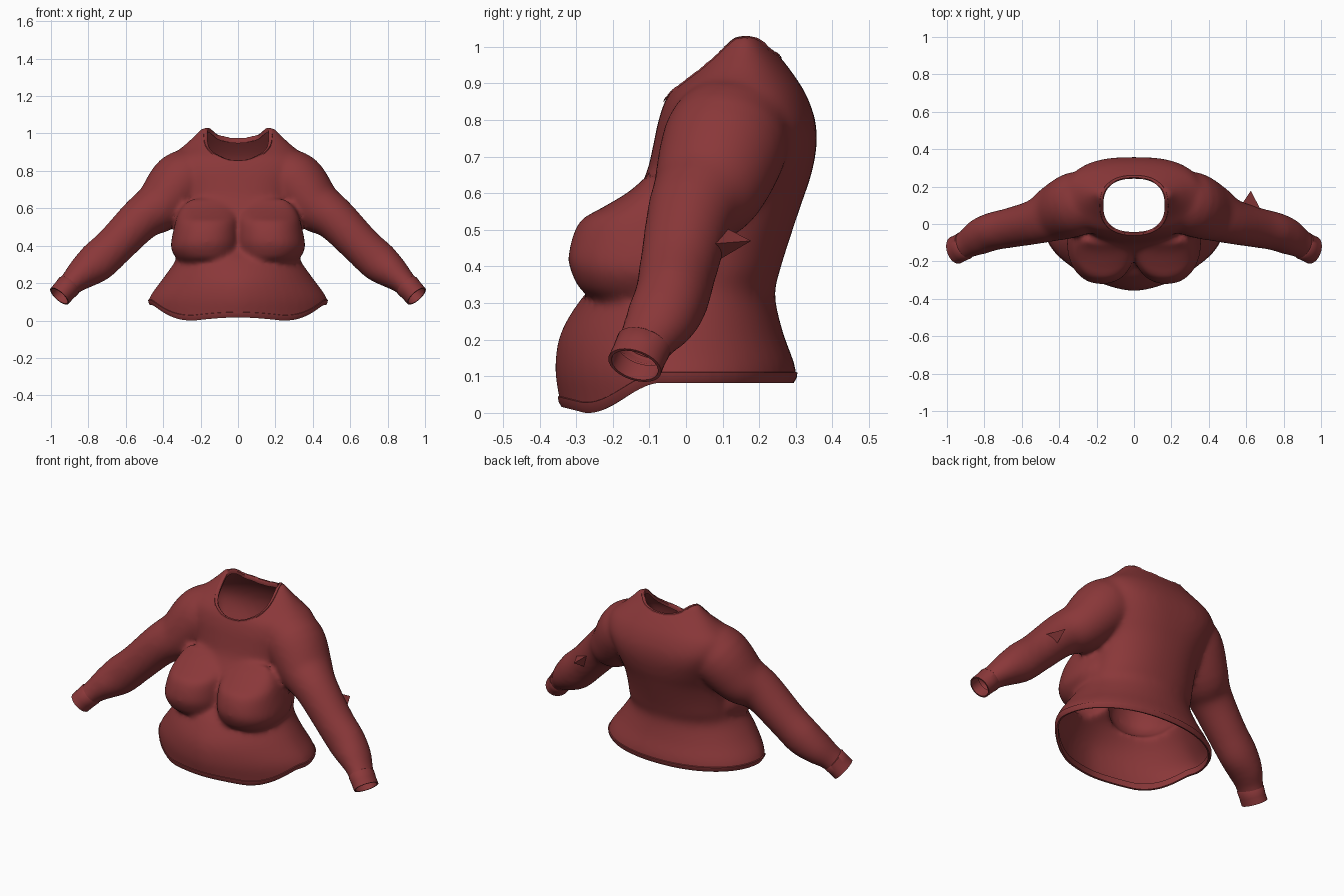
import bpy, bmesh, math
from mathutils import Vector

old = bpy.data.objects.get("Cube")
if old:
    bpy.data.objects.remove(old, do_unlink=True)

# One knitted fabric colour
fabric = bpy.data.materials.new("dark red fabric")
fabric.use_nodes = True
COLOUR = (0.255, 0.039, 0.041, 1)
fabric.diffuse_color = COLOUR
bsdf = fabric.node_tree.nodes["Principled BSDF"]
bsdf.inputs["Base Color"].default_value = COLOUR
bsdf.inputs["Roughness"].default_value = 0.8


def finish(name, bm):
    mesh = bpy.data.meshes.new(name)
    bm.to_mesh(mesh)
    bm.free()
    mesh.materials.append(fabric)
    ob = bpy.data.objects.new(name, mesh)
    bpy.context.collection.objects.link(ob)
    bpy.ops.object.select_all(action="DESELECT")
    ob.select_set(True)
    bpy.context.view_layer.objects.active = ob
    bpy.ops.object.shade_smooth_by_angle(angle=math.radians(50))
    return ob


def resample(rows, steps=4):
    # Smooth in-between rows
    out = []
    for i in range(len(rows) - 1):
        a, b, c, d = (rows[max(0, min(len(rows) - 1, i + k))] for k in (-1, 0, 1, 2))
        for s in range(steps):
            t = s / steps
            out.append([0.5 * (2 * q + (r - p) * t + (2 * p - 5 * q + 4 * r - w) * t * t
                               + (3 * q - p - 3 * r + w) * t ** 3)
                        for p, q, r, w in zip(a, b, c, d)])
    return out + [list(rows[-1])]


def loft(bm, rings, capped=True):
    loops = [[bm.verts.new(p) for p in ring] for ring in rings]
    n = len(loops[0])
    for a, b in zip(loops, loops[1:]):
        for i in range(n):
            bm.faces.new((a[i], a[(i + 1) % n], b[(i + 1) % n], b[i]))
    if capped:
        bm.faces.new(loops[0][::-1])
        bm.faces.new(loops[-1])


def oval(front, back, n=48):
    # Rounded outline with its own squareness at front and back
    for i in range(n):
        a = 2 * math.pi * i / n
        c, s = math.cos(a), math.sin(a)
        power = back if s > 0 else front
        yield (math.copysign(abs(c) ** (2 / power), c),
               math.copysign(abs(s) ** (2 / power), s))


def tube_rings(rows, side):
    # Row: x, y, z, radius across, radius along y
    pts = [Vector(r[:3]) for r in rows]
    rings = []
    for i, r in enumerate(rows):
        t = (pts[min(i + 1, len(pts) - 1)] - pts[max(i - 1, 0)]).normalized()
        v = (Vector((0, 1, 0)) - t * t.y).normalized()
        u = t.cross(v)
        ring = [pts[i] + u * c * r[3] + v * s * r[4] for c, s in oval(2, 2, 32)]
        rings.append([Vector((p.x * side, p.y, p.z)) for p in ring])
    return rings


# Torso: height, half width, front y, back y, front and back squareness
torso = [(-0.06, 0.48, -0.335, 0.31, 1.65, 2.1), (0.03, 0.485, -0.345, 0.305, 1.65, 2.1),
         (0.12, 0.475, -0.358, 0.3, 1.65, 2.1), (0.22, 0.405, -0.342, 0.265, 1.75, 2.1),
         (0.32, 0.335, -0.28, 0.243, 2, 2.1), (0.39, 0.315, -0.21, 0.257, 2.2, 2.2),
         (0.48, 0.31, -0.195, 0.285, 2.2, 2.2), (0.57, 0.305, -0.155, 0.315, 2.2, 2.3),
         (0.65, 0.315, -0.11, 0.342, 2.3, 2.5), (0.73, 0.34, -0.09, 0.357, 2.4, 2.7),
         (0.8, 0.37, -0.075, 0.353, 2.4, 2.6), (0.87, 0.365, -0.048, 0.328, 2.3, 2.4),
         (0.93, 0.295, 0.01, 0.29, 2.2, 2.3), (0.985, 0.235, 0.065, 0.247, 2.2, 2.2),
         (1.03, 0.195, 0.11, 0.21, 2.2, 2.2)]
# Sleeve from shoulder to wrist
sleeve = [(0.19, 0.13, 0.82, 0.12, 0.14), (0.3, 0.11, 0.745, 0.163, 0.172),
          (0.41, 0.063, 0.618, 0.143, 0.155), (0.516, 0.015, 0.545, 0.118, 0.122),
          (0.66, -0.02, 0.4, 0.107, 0.107), (0.755, -0.04, 0.312, 0.108, 0.102),
          (0.83, -0.07, 0.253, 0.088, 0.097), (0.89, -0.105, 0.2, 0.066, 0.079),
          (0.94, -0.135, 0.145, 0.062, 0.074)]
# Chest: height, centre x, half width, depth
chest = [(0.305, 0.165, 0.135, 0.13), (0.33, 0.168, 0.16, 0.192), (0.38, 0.175, 0.182, 0.222),
         (0.43, 0.172, 0.184, 0.232), (0.52, 0.165, 0.172, 0.203), (0.56, 0.16, 0.165, 0.14),
         (0.605, 0.16, 0.14, 0.065), (0.65, 0.16, 0.1, 0.015)]

solid = bmesh.new()
loft(solid, [[(hw * c, (yf + yb) / 2 + (yb - yf) / 2 * s, z) for c, s in oval(front, back)]
             for z, hw, yf, yb, front, back in resample(torso)])
for side in (1, -1):
    loft(solid, tube_rings(resample(sleeve), side))
    loft(solid, [[(side * (cx + rx * c), -0.09 + ry * s, z) for c, s in oval(2.2, 2.2)]
                 for z, cx, rx, ry in resample(chest)])
bmesh.ops.recalc_face_normals(solid, faces=solid.faces)

# Fuse the volumes into one surface
blank = finish("sweater_blank", solid)
fuse = blank.modifiers.new("fuse", "REMESH")
fuse.mode = "VOXEL"
fuse.voxel_size = 0.014
relax = blank.modifiers.new("relax", "SMOOTH")
relax.factor, relax.iterations = 0.5, 10
fused = blank.evaluated_get(bpy.context.evaluated_depsgraph_get())
bm = bmesh.new()
bm.from_mesh(fused.to_mesh())
fused.to_mesh_clear()
bpy.data.objects.remove(blank, do_unlink=True)


def cut(co, no):
    geom = bm.verts[:] + bm.edges[:] + bm.faces[:]
    bmesh.ops.bisect_plane(bm, geom=geom, plane_co=co, plane_no=no, clear_outer=True)


def hem_height(y):
    t = max(0, min(1, (-0.07 - y) / 0.2))
    return 0.108 - 0.082 * t * t * (3 - 2 * t) + 0.25 * max(0, -0.28 - y)


# Open the hem along its curved line
for v in bm.verts:
    v.co.z -= hem_height(v.co.y)
cut((0, 0, 0), (0, 0, -1))
for v in bm.verts:
    v.co.z += hem_height(v.co.y)
# Open the wrists
for side in (1, -1):
    cut((0.912 * side, -0.12, 0.177), (0.62 * side, -0.3, -0.72))

# Open the neck
NECK_Y, NECK_X, NECK_D = 0.1, 0.178, 0.156


def neck_size(p):
    return (abs(p.x / NECK_X) ** 2.4 + abs((p.y - NECK_Y) / NECK_D) ** 2.4) ** (1 / 2.4)


inside = [f for f in bm.faces
          if f.calc_center_median().z > 0.75 and neck_size(f.calc_center_median()) < 1]
bmesh.ops.delete(bm, geom=inside, context="FACES")
rim = [v for v in bm.verts if v.is_boundary and v.co.z > 0.75]
for v in rim:
    k = neck_size(v.co)
    v.co.x /= k
    v.co.y = NECK_Y + (v.co.y - NECK_Y) / k
for _ in range(4):
    level = {v: sum(e.other_vert(v).co.z for e in v.link_edges if e.is_boundary) / 2 for v in rim}
    for v in rim:
        v.co.z = (v.co.z + level[v]) / 2


def band(name, test, rows):
    # Trim strip swept along an open edge; each row is (outward, along z)
    strip = bmesh.new()
    cache = {}
    for e in [e for e in bm.edges if e.is_boundary and test(e.verts[0].co)]:
        for v in e.verts:
            if v not in cache:
                out = Vector((v.co.x, v.co.y - (NECK_Y if v.co.z > 0.7 else 0), 0)).normalized()
                cache[v] = [strip.verts.new(v.co + out * o + Vector((0, 0, h))) for o, h in rows]
        a, b = (cache[v] for v in e.verts)
        for i in range(len(rows) - 1):
            strip.faces.new((a[i], b[i], b[i + 1], a[i + 1]))
    bmesh.ops.recalc_face_normals(strip, faces=strip.faces)
    finish(name, strip)


band("hem_band", lambda p: p.z < 0.13 and abs(p.x) < 0.6,
     [(-0.006, 0.006), (0.004, 0.002), (0.002, -0.012), (-0.006, -0.026), (-0.016, -0.024), (-0.018, 0.01)])
band("neck_band", lambda p: p.z > 0.75,
     [(0.006, -0.006), (0.004, 0.002), (-0.008, 0.003), (-0.014, -0.004), (-0.012, -0.024)])

finish("sweater_body", bm)

# Cuffs with a rolled edge
cuff = [(0.9, -0.112, 0.192, 0.06, 0.07), (0.905, -0.115, 0.186, 0.067, 0.077),
        (0.93, -0.128, 0.158, 0.064, 0.075), (0.955, -0.14, 0.13, 0.063, 0.076)]
for side, label in ((1, "left"), (-1, "right")):
    ring = bmesh.new()
    rings = tube_rings(cuff, side)
    mid = sum(rings[-1], Vector()) / len(rings[-1])
    back = Vector((-0.035 * side, 0.018, 0.04))
    rings.append([mid + (p - mid) * 0.88 for p in rings[-1]])
    rings.append([p + back for p in rings[-1]])
    loft(ring, rings, capped=False)
    bmesh.ops.recalc_face_normals(ring, faces=ring.faces)
    finish(label + "_cuff", ring)

# Pointed fabric fold behind the left sleeve
fold = bmesh.new()
base = [fold.verts.new(p) for p in ((0.56, 0.08, 0.52), (0.69, 0.05, 0.46), (0.61, 0.06, 0.4))]
tip = fold.verts.new((0.625, 0.178, 0.47))
for i in range(3):
    fold.faces.new((base[i], base[(i + 1) % 3], tip))
bmesh.ops.recalc_face_normals(fold, faces=fold.faces)
finish("left_sleeve_fold", fold)
